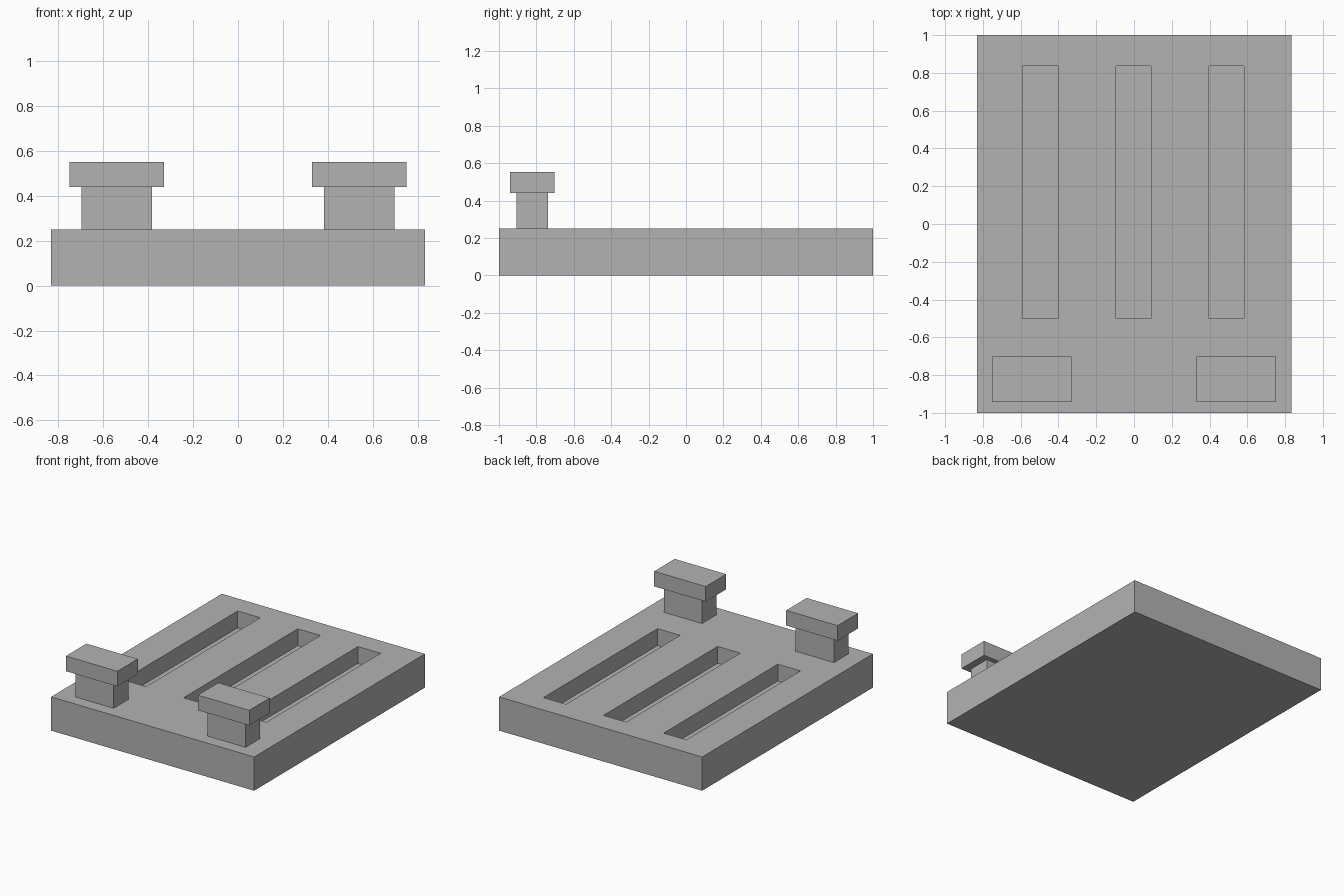
import bpy
import bmesh
from mathutils import Vector

default = bpy.data.objects.get("Cube")
if default:
    bpy.data.objects.remove(default, do_unlink=True)

grey = bpy.data.materials.new("plain grey")
grey.use_nodes = True
GREY = (0.45, 0.45, 0.45, 1)
grey.diffuse_color = GREY
grey.node_tree.nodes["Principled BSDF"].inputs["Base Color"].default_value = GREY


def box(name, centre, size):
    """Box given by the centre of its underside and its size."""
    bm = bmesh.new()
    bmesh.ops.create_cube(bm, size=1)
    bmesh.ops.scale(bm, vec=size, verts=bm.verts)
    bmesh.ops.translate(bm, vec=Vector(centre) + Vector((0, 0, size[2] / 2)), verts=bm.verts)
    mesh = bpy.data.meshes.new(name)
    bm.to_mesh(mesh)
    bm.free()
    mesh.materials.append(grey)
    obj = bpy.data.objects.new(name, mesh)
    bpy.context.collection.objects.link(obj)
    return obj


# Slab with three blind slots cut into its top
base_height = 0.25
slot_depth = 0.125
base = box("base_slab", (0, 0, 0), (1.665, 2, base_height))
for side, label in ((-1, "right"), (0, "middle"), (1, "left")):
    cutter = box(f"{label}_slot_cutter",
                 (side * 0.493 - 0.003, 0.169, base_height - slot_depth),
                 (0.186, 1.337, 0.3))
    cutter.hide_render = True
    cutter.hide_viewport = True
    cutter.display_type = 'WIRE'
    cut = base.modifiers.new(f"{label}_slot", 'BOOLEAN')
    cut.operation = 'DIFFERENCE'
    cut.solver = 'EXACT'
    cut.object = cutter

# Pair of capped posts at the front
for side, label in ((-1, "right"), (1, "left")):
    x, y = side * 0.541, -0.822
    box(f"{label}_post_stem", (x, y, base_height), (0.314, 0.171, 0.19))
    box(f"{label}_post_cap", (x, y, 0.44), (0.422, 0.24, 0.112))
